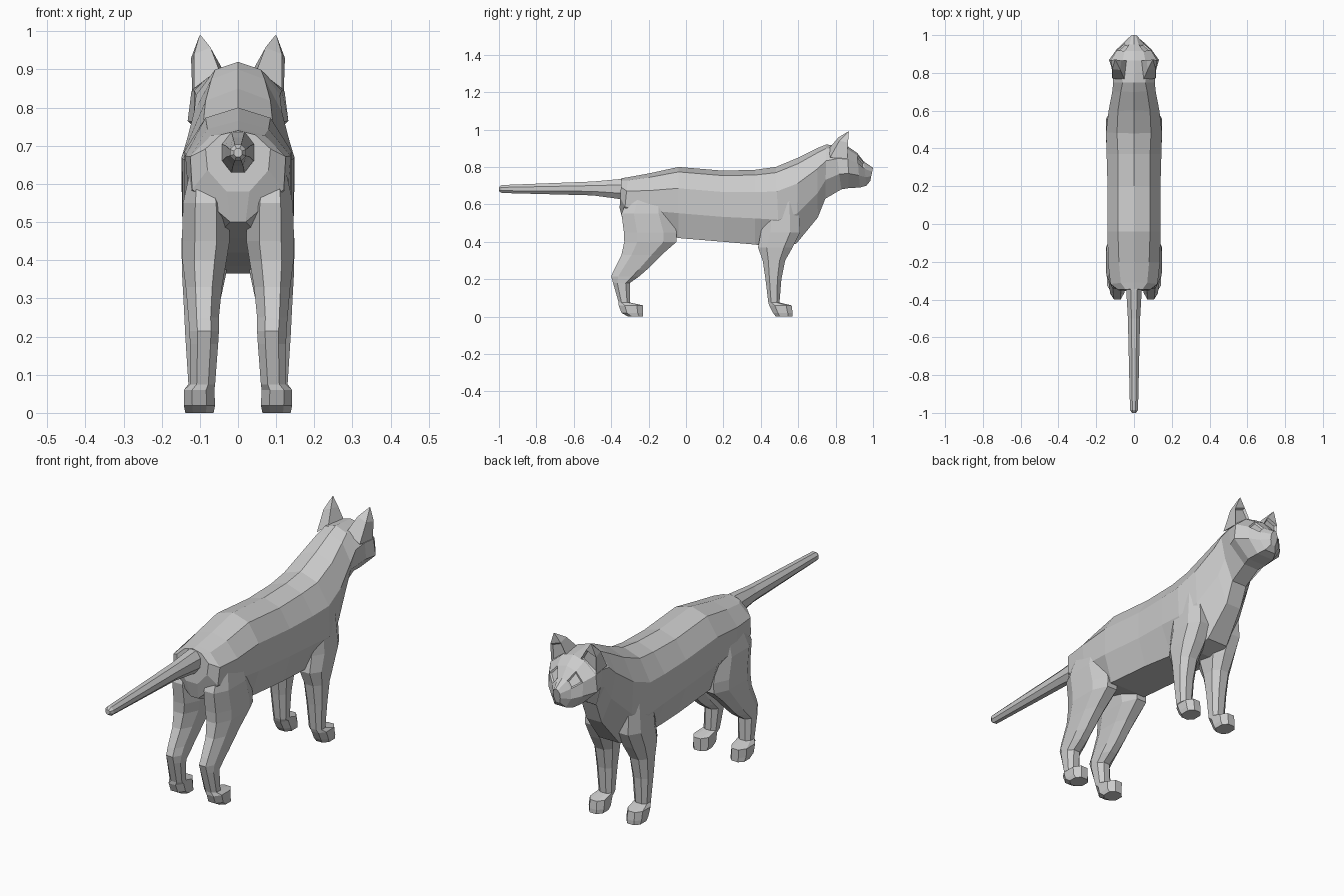
import bpy, bmesh, math

fur = bpy.data.materials.new("grey fur")
fur.diffuse_color = (0.6, 0.6, 0.6, 1)


def loft(name, rings, mirror=False, edit=None):
    """Skin equal-length rings of points, cap both ends, optionally mirror in x."""
    bm = bmesh.new()
    rows = [[bm.verts.new(p) for p in ring] for ring in rings]
    n = len(rows[0])
    faces = {}
    for r in range(len(rows) - 1):
        for i in range(n):
            j = (i + 1) % n
            faces[r, i] = bm.faces.new((rows[r][i], rows[r][j], rows[r + 1][j], rows[r + 1][i]))
    bm.faces.new(rows[0][::-1])
    bm.faces.new(rows[-1])
    bmesh.ops.recalc_face_normals(bm, faces=bm.faces[:])
    if edit:
        edit(bm, faces)
    me = bpy.data.meshes.new(name)
    bm.to_mesh(me)
    bm.free()
    me.materials.append(fur)
    ob = bpy.data.objects.new(name, me)
    bpy.context.collection.objects.link(ob)
    if mirror:
        ob.modifiers.new("Mirror", 'MIRROR').use_mirror_merge = False
    return ob


# Trunk, neck and head: top y, z; bottom y, z; half widths from the back down to the belly
SECTIONS = [
    (-.345, .74, -.355, .58, .045, .085, .08, .03),
    (-.31, .745, -.335, .50, .07, .125, .12, .02),
    (-.20, .765, -.20, .46, .08, .138, .13, .06),
    (-.04, .80, -.04, .42, .085, .14, .14, .10),
    (.20, .78, .20, .40, .085, .14, .14, .10),
    (.37, .785, .37, .385, .085, .145, .145, .09),
    (.48, .80, .50, .365, .09, .148, .147, .07),
    (.60, .85, .59, .39, .085, .135, .125, .055),
    (.70, .90, .705, .53, .07, .115, .09, .04),
    (.75, .92, .745, .63, .06, .11, .085, .04),
    (.80, .915, .83, .68, .06, .115, .115, .04),
    (.865, .91, .87, .687, .06, .122, .132, .05),
    (.915, .875, .93, .69, .05, .09, .092, .045),
    (.95, .83, .965, .70, .025, .05, .055, .03),
    (1.0, .795, .985, .725, .01, .018, .018, .012),
]
HEIGHTS = (.07, .30, .65, 1.0)


def section(s):
    yt, zt, yb, zb = s[:4]
    half = [(w, yt + (yb - yt) * t, zt + (zb - zt) * t) for w, t in zip(s[4:], HEIGHTS)]
    return [(0, yt, zt)] + half + [(-x, y, z) for x, y, z in reversed(half)]


def sink_eyes(bm, faces):
    eyes = [faces[12, 1], faces[12, 7]]
    bmesh.ops.inset_individual(bm, faces=eyes, thickness=.009, depth=-.006)


loft("body_and_head", [section(s) for s in SECTIONS], edit=sink_eyes)


# Legs: z, back y, front y, inner x, outer x
def leg_ring(z, yb, yf, xi, xo):
    cx, cy = (xo - xi) * .27, (yf - yb) * .25
    return [(xi + cx, yb, z), (xo - cx, yb, z), (xo, yb + cy, z), (xo, yf - cy, z),
            (xo - cx, yf, z), (xi + cx, yf, z), (xi, yf - cy, z), (xi, yb + cy, z)]


HIND = [
    (.66, -.30, -.10, .06, .12), (.55, -.345, -.08, .025, .144),
    (.45, -.332, -.05, .022, .147), (.40, -.33, -.05, .03, .146),
    (.33, -.345, -.13, .042, .137), (.25, -.385, -.21, .05, .13),
    (.215, -.40, -.25, .05, .127), (.18, -.39, -.30, .052, .126),
    (.075, -.36, -.30, .06, .126), (.06, -.36, -.23, .062, .142),
    (.02, -.345, -.23, .06, .142), (0, -.31, -.23, .064, .138),
]
FRONT = [
    (.62, .41, .60, .05, .135), (.45, .40, .61, .03, .148),
    (.37, .385, .57, .03, .147), (.30, .41, .53, .045, .143),
    (.20, .425, .51, .055, .138), (.075, .44, .50, .062, .13),
    (.06, .445, .565, .062, .142), (.02, .465, .57, .06, .142),
    (0, .48, .57, .064, .138),
]
loft("hind_legs", [leg_ring(*r) for r in HIND], mirror=True)
loft("front_legs", [leg_ring(*r) for r in FRONT], mirror=True)

# Tail: y, centre z, half width, half height
TAIL = [(-.30, .685, .05, .058), (-.36, .682, .044, .057), (-.50, .685, .035, .04),
        (-.985, .682, .023, .023), (-1.0, .682, .012, .012)]
loft("tail", [[(w * math.cos(a), y, z + h * math.sin(a))
               for a in (math.tau * (k + .5) / 8 for k in range(8))] for y, z, w, h in TAIL])


# Ears: base, middle and tip, with hollow fronts
def hollow(bm, faces):
    bmesh.ops.inset_individual(bm, faces=[faces[0, 0]], thickness=.01, depth=-.01)


EAR = [
    [(.04, .865, .90), (.12, .862, .845), (.115, .77, .85), (.05, .765, .90)],
    [(.068, .866, .95), (.123, .866, .93), (.115, .82, .94), (.072, .815, .958)],
    [(.098, .871, .99), (.101, .871, .989), (.101, .868, .989), (.098, .868, .99)],
]
loft("ears", EAR, mirror=True, edit=hollow)
